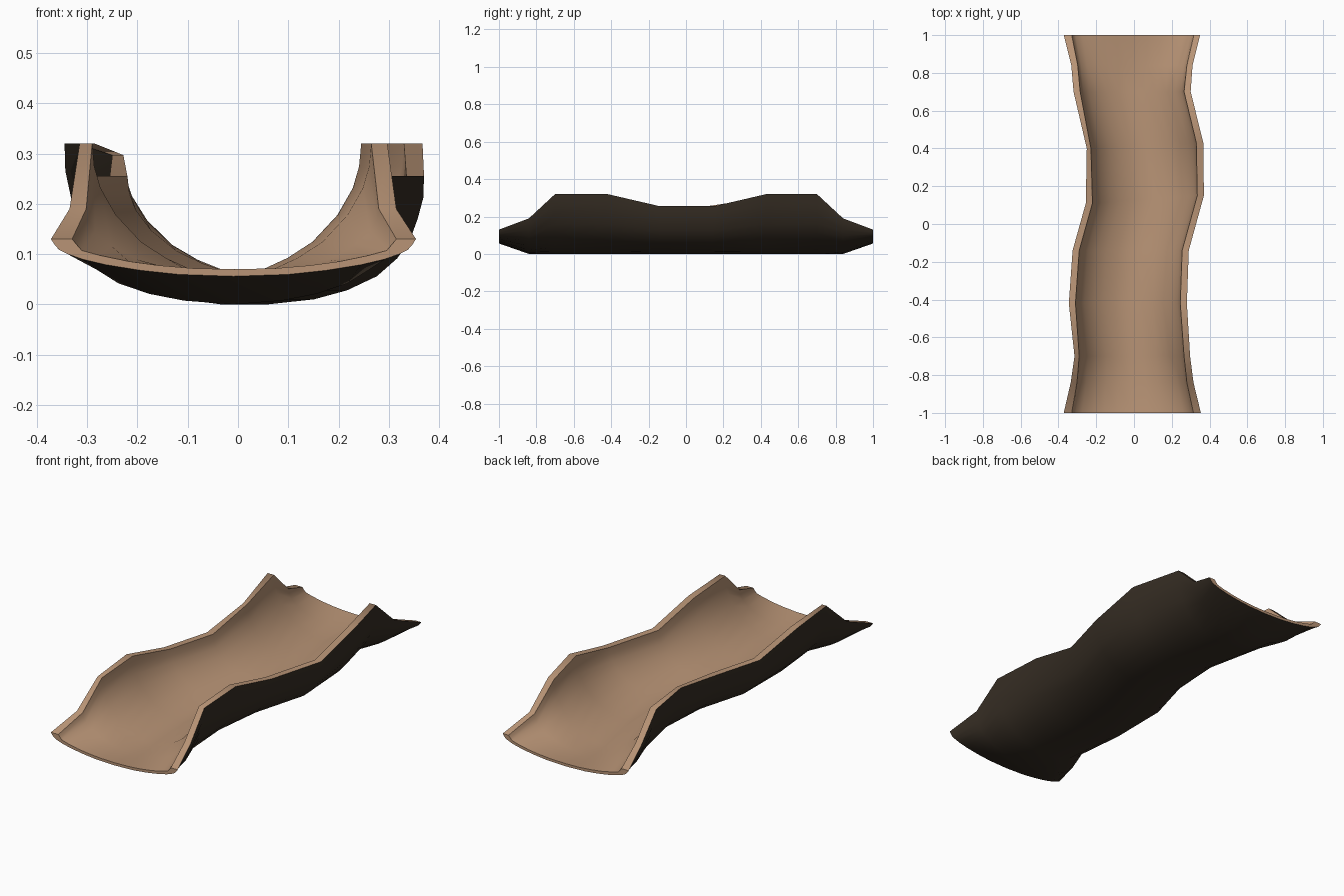
import bpy, bmesh
from mathutils import Vector

if "Cube" in bpy.data.objects:
    bpy.data.objects.remove(bpy.data.objects["Cube"])


def material(name, col):
    m = bpy.data.materials.new(name)
    m.diffuse_color = (*col, 1)
    m.use_nodes = True
    m.node_tree.nodes["Principled BSDF"].inputs["Base Color"].default_value = m.diffuse_color
    return m


wood = material("pale inner wood", (0.48, 0.295, 0.18))
bark = material("dark bark", (0.036, 0.026, 0.017))

# Rim stations, left and right: y, outer x, inner x, rim height
LEFT = [(-1, -.372, -.33, .13), (-.84, -.335, -.302, .19), (-.7, -.315, -.29, .32),
        (-.42, -.345, -.31, .32), (-.14, -.325, -.29, .255), (.11, -.255, -.22, .255),
        (.4, -.25, -.228, .297), (.7, -.32, -.285, .32), (.84, -.332, -.298, .19),
        (1, -.372, -.33, .13)]
RIGHT = [(-1, .354, .315, .13), (-.84, .315, .28, .19), (-.7, .297, .265, .32),
         (-.42, .28, .245, .32), (-.14, .29, .255, .255), (.15, .37, .335, .255),
         (.43, .367, .33, .32), (.7, .30, .265, .32), (.84, .31, .28, .19),
         (1, .35, .317, .13)]
# Half cross-sections: fraction of half width, fraction of wall height
INNER = [(0, 0), (.25, .045), (.47, .15), (.65, .27), (.83, .47), (.94, .67), (.985, .83), (1, 1)]
OUTER = [(0, 0), (.3, .04), (.51, .11), (.7, .22), (.83, .36), (.91, .5), (.96, .67), (.995, .83), (1, 1)]
END_INNER = [(0, 0), (.25, .03), (.47, .13), (.65, .26), (.83, .46), (.94, .62), (.975, .8), (1, 1)]
END_OUTER = [(0, 0), (.3, .05), (.51, .16), (.7, .31), (.83, .46), (.91, .6), (.955, .71), (.98, .85), (1, 1)]


def section(l, r, prof, k, base):
    """Points from the left rim under the bottom to the right rim."""
    mid = (l[k] + r[k]) / 2
    half = (r[k] - l[k]) / 2
    pts = []
    for s, side in ((-1, l), (1, r)):
        half_pts = []
        for t, f in prof:
            y = (l[0] + r[0]) / 2 * (1 - t) + side[0] * t
            half_pts.append(Vector((mid + s * half * t, y, base + (side[3] - base) * f)))
        pts.append(half_pts)
    return pts[0][:0:-1] + pts[1]


bm = bmesh.new()
outer, inner = [], []
for l, r in zip(LEFT, RIGHT):
    end = abs(l[0]) == 1
    po, pi = (END_OUTER, END_INNER) if end else (OUTER, INNER)
    outer.append([bm.verts.new(p) for p in section(l, r, po, 1, .056 if end else 0)])
    inner.append([bm.verts.new(p) for p in section(l, r, pi, 2, .07 if end else .052)])


def skin(rows, mat, flip):
    for a, b in zip(rows, rows[1:]):
        for i in range(len(a) - 1):
            q = [a[i], b[i], b[i + 1], a[i + 1]]
            f = bm.faces.new(q[::-1] if flip else q)
            f.material_index = mat


# Bark outside, wood inside
skin(outer, 1, False)
skin(inner, 0, True)

# Long rims
for i, flip in ((0, False), (-1, True)):
    for j in range(len(outer) - 1):
        q = [outer[j][i], inner[j][i], inner[j + 1][i], outer[j + 1][i]]
        bm.faces.new(q[::-1] if flip else q).material_index = 0

# End lips
for j in (0, -1):
    f = bm.faces.new(outer[j] + inner[j][::-1])
    f.material_index = 0
    bmesh.ops.triangulate(bm, faces=[f])

bmesh.ops.recalc_face_normals(bm, faces=bm.faces[:])
me = bpy.data.meshes.new("bark_trough")
bm.to_mesh(me)
bm.free()
me.materials.append(wood)
me.materials.append(bark)
ob = bpy.data.objects.new("bark_trough", me)
bpy.context.collection.objects.link(ob)
bpy.context.view_layer.objects.active = ob
ob.select_set(True)
bpy.ops.object.shade_smooth_by_angle(angle=0.9)
